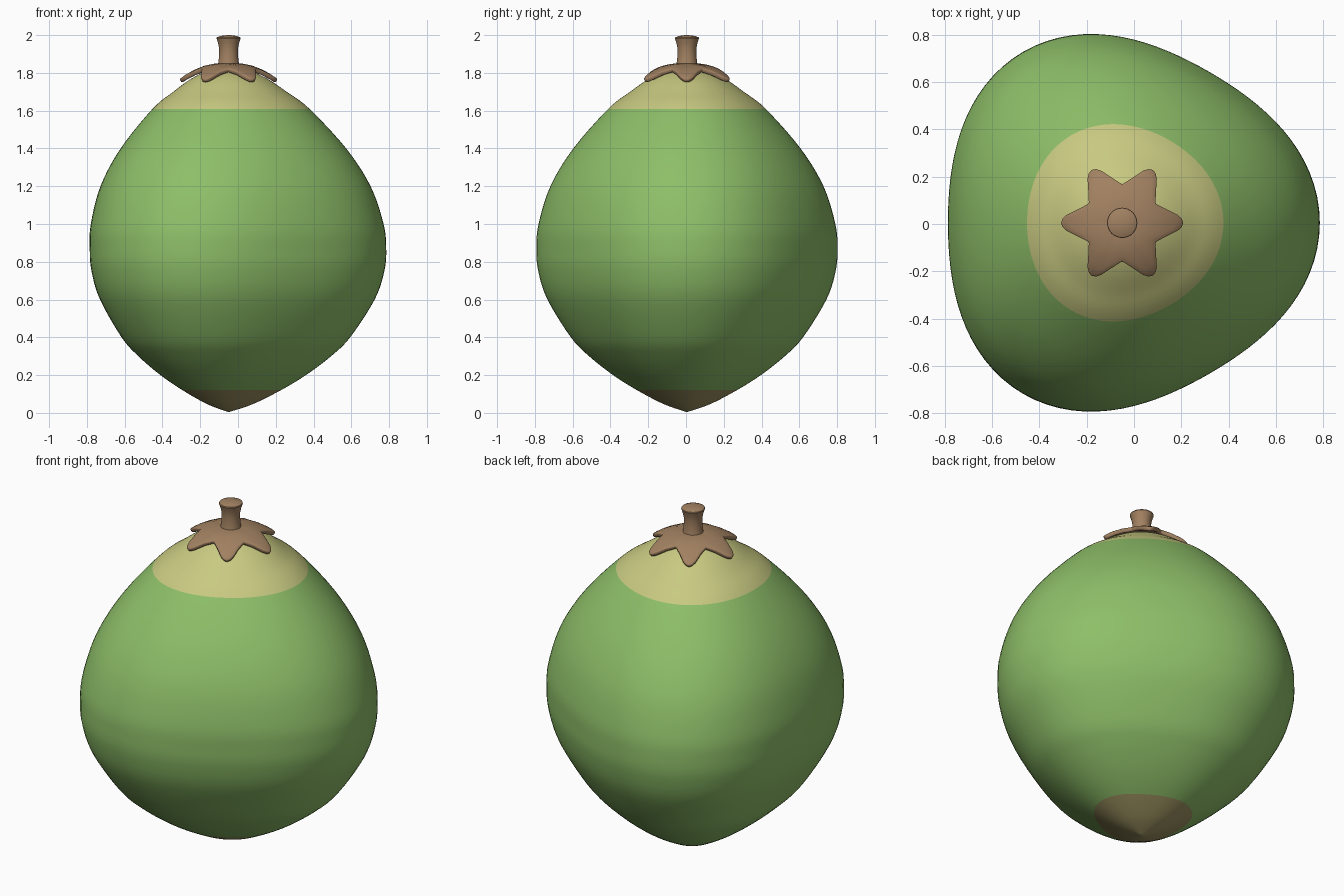
import bpy, math

if "Cube" in bpy.data.objects:
    bpy.data.objects.remove(bpy.data.objects["Cube"])

CX, CY = -0.05, 0.005   # axis of the fruit


def material(name, rgb):
    m = bpy.data.materials.new(name)
    m.diffuse_color = (*rgb, 1)
    m.use_nodes = True
    m.node_tree.nodes["Principled BSDF"].inputs["Base Color"].default_value = m.diffuse_color
    return m


GREEN = material("green_husk", (0.27, 0.52, 0.14))
YELLOW = material("pale_yellow", (0.58, 0.59, 0.22))
TAN = material("base_tan", (0.34, 0.29, 0.12))
BROWN = material("brown", (0.36, 0.22, 0.12))


def make_object(name, verts, faces, mats, angle=40):
    me = bpy.data.meshes.new(name)
    me.from_pydata(verts, [], faces)
    for m in mats:
        me.materials.append(m)
    ob = bpy.data.objects.new(name, me)
    bpy.context.collection.objects.link(ob)
    bpy.context.view_layer.objects.active = ob
    ob.select_set(True)
    bpy.ops.object.shade_smooth_by_angle(angle=math.radians(angle))
    ob.select_set(False)
    return ob


def smooth_profile(pts, n):
    """Catmull-Rom curve through (radius, z) points, keeping every point."""
    out = []
    for i in range(len(pts) - 1):
        p = [pts[max(0, i - 1)], pts[i], pts[i + 1], pts[min(len(pts) - 1, i + 2)]]
        for k in range(n):
            t = k / n
            out.append(tuple(0.5 * (2 * b + (c - a) * t + (2 * a - 5 * b + 4 * c - d) * t * t
                                    + (3 * b - a - 3 * c + d) * t ** 3)
                             for a, b, c, d in zip(*p)))
    return out + [pts[-1]]


def lathe(profile, seg, lobe=lambda z: 0):
    """Revolve a profile whose first and last points are poles; lobe adds three ridges."""
    verts = [(CX, CY, profile[0][1])]
    for r, z in profile[1:-1]:
        for j in range(seg):
            a = 2 * math.pi * j / seg
            q = r * (1 + lobe(z) * math.cos(3 * a))
            verts.append((CX + q * math.cos(a), CY + q * math.sin(a), z))
    verts.append((CX, CY, profile[-1][1]))
    rings, last = len(profile) - 2, len(verts) - 1
    faces = []
    for j in range(seg):
        k = (j + 1) % seg
        faces.append((0, 1 + k, 1 + j))
        for i in range(rings - 1):
            b = 1 + i * seg
            faces.append((b + j, b + k, b + seg + k, b + seg + j))
        b = 1 + (rings - 1) * seg
        faces.append((b + j, b + k, last))
    return verts, faces


# Husk: rounded three-sided body with coloured bands at both ends
husk_pts = [(0, 0.004), (0.12, 0.046), (0.26, 0.12), (0.385, 0.2), (0.51, 0.3), (0.605, 0.4),
            (0.727, 0.6), (0.775, 0.75), (0.785, 0.87), (0.775, 1.0), (0.715, 1.2),
            (0.597, 1.4), (0.415, 1.61), (0.30, 1.70), (0.20, 1.77), (0.10, 1.815), (0, 1.835)]
verts, faces = lathe(smooth_profile(husk_pts, 5), 96,
                     lambda z: 0.064 * min(1, max(0, 1.85 - z)) ** 0.5)
husk = make_object("husk", verts, faces, [GREEN, YELLOW, TAN])
for p in husk.data.polygons:
    p.material_index = 1 if p.center.z > 1.61 else 2 if p.center.z < 0.12 else 0

# Calyx: six-pointed collar draped over the top of the husk
leaf = [(0.143, -0.0825), (0.19, -0.058), (0.238, -0.034), (0.255, -0.018), (0.262, 0),
        (0.255, 0.018), (0.238, 0.034), (0.19, 0.058)]
outline = []
for i in range(6):
    c, s = math.cos(i * math.pi / 3), math.sin(i * math.pi / 3)
    outline += [(x * c - y * s, x * s + y * c) for x, y in leaf]
n = len(outline)
verts, faces = [(CX, CY, 1.85)], []
steps = [0.3, 0.5, 0.7, 0.85, 1.0]
for f in steps:
    for x, y in outline:
        r = math.hypot(x, y) * f
        z = 1.85 - 1.6 * max(0, r - 0.05) ** 1.9
        verts.append((CX + x * f, CY + y * f, z))
for j in range(n):
    k = (j + 1) % n
    faces.append((0, 1 + j, 1 + k))
    for i in range(len(steps) - 1):
        b = 1 + i * n
        faces.append((b + j, b + n + j, b + n + k, b + k))
calyx = make_object("calyx", verts, faces, [BROWN])
sol = calyx.modifiers.new("thickness", "SOLIDIFY")
sol.thickness, sol.offset = 0.024, -1
bev = calyx.modifiers.new("soft_edge", "BEVEL")
bev.width, bev.segments, bev.limit_method = 0.007, 2, "ANGLE"

# Stem: short stalk that flares to a domed cut end
stem_pts = [(0, 1.82), (0.062, 1.82), (0.055, 1.85), (0.05, 1.89), (0.05, 1.93), (0.056, 1.96),
            (0.064, 1.983), (0.062, 1.988), (0.045, 1.995), (0.02, 1.999), (0, 2.0)]
make_object("stem", *lathe(stem_pts, 32), [BROWN])
